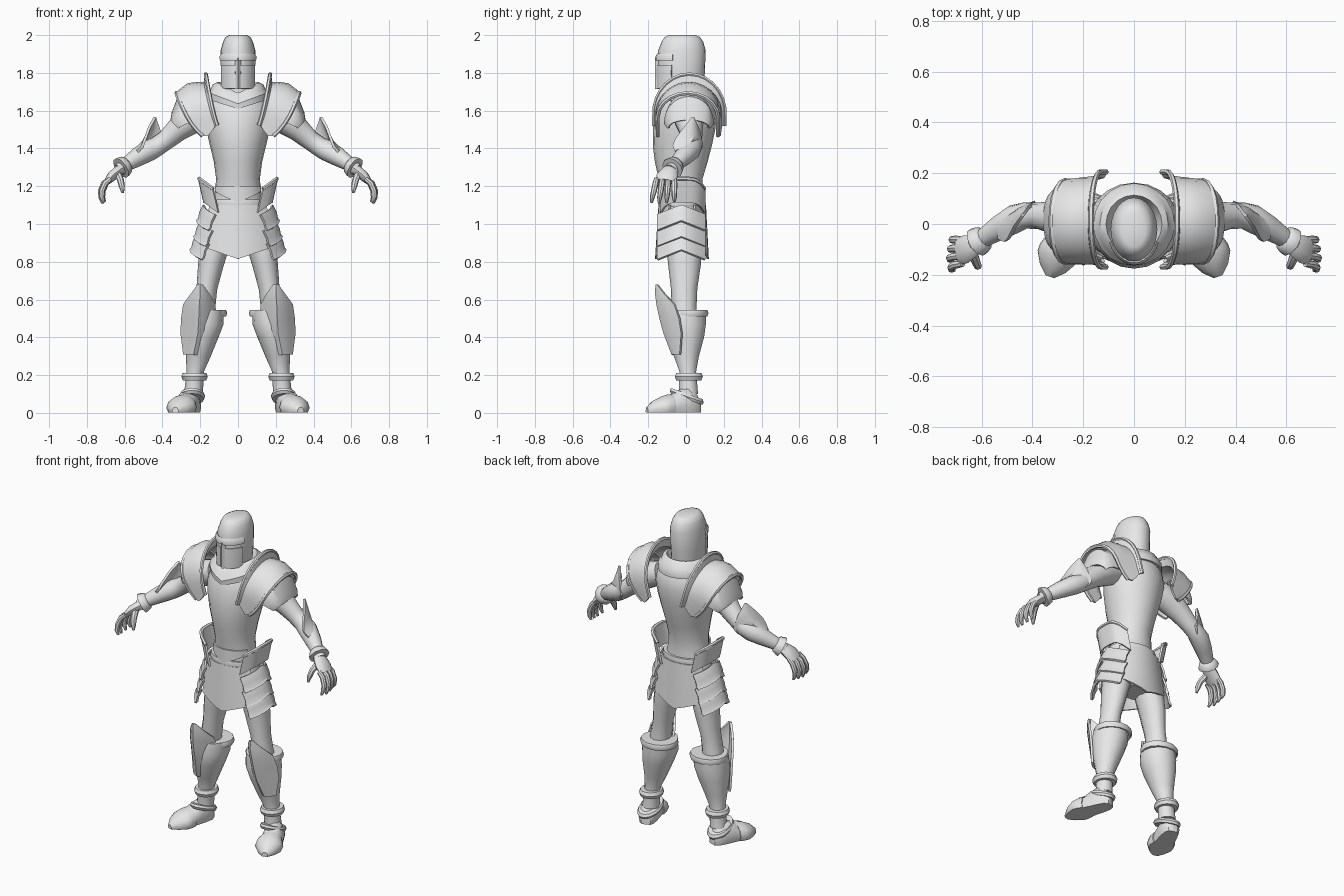
import bpy, bmesh
from math import sin, cos, pi, radians, copysign
from mathutils import Vector as V

cube = bpy.data.objects.get("Cube")
if cube:
    bpy.data.objects.remove(cube)

steel = bpy.data.materials.new("plain_steel_grey")
steel.use_nodes = True
steel.diffuse_color = (0.8, 0.8, 0.8, 1)
steel.node_tree.nodes["Principled BSDF"].inputs["Base Color"].default_value = (0.8, 0.8, 0.8, 1)


def skin(name, rows, closed=True, thick=0, mirror=False, angle=40):
    """Join rows of points with quads; closed rows get end caps, open ones thickness."""
    bm = bmesh.new()
    grid = [[bm.verts.new(p) for p in row] for row in rows]
    n = len(rows[0])
    for a, b in zip(grid, grid[1:]):
        for i in range(n if closed else n - 1):
            j = (i + 1) % n
            bm.faces.new((a[i], a[j], b[j], b[i]))
    if closed and not thick:
        bm.faces.new(grid[0])
        bm.faces.new(grid[-1])
    bmesh.ops.remove_doubles(bm, verts=bm.verts, dist=0.0005)
    bmesh.ops.recalc_face_normals(bm, faces=bm.faces)
    mesh = bpy.data.meshes.new(name)
    bm.to_mesh(mesh)
    bm.free()
    mesh.materials.append(steel)
    obj = bpy.data.objects.new(name, mesh)
    bpy.context.collection.objects.link(obj)
    bpy.ops.object.select_all(action='DESELECT')
    obj.select_set(True)
    bpy.context.view_layer.objects.active = obj
    if thick:
        mod = obj.modifiers.new("Thickness", 'SOLIDIFY')
        mod.thickness, mod.offset = thick, 0
        bpy.ops.object.modifier_apply(modifier=mod.name)
    bpy.ops.object.shade_smooth_by_angle(angle=radians(angle))
    if mirror:
        obj.modifiers.new("Mirror", 'MIRROR')
    return obj


def oval(z, hx, front, back, x=0, n=20, dip=0):
    """Level ring; dip draws its front down into a V."""
    cy, ry = (front + back) / 2, (back - front) / 2
    return [V((x + hx * cos(t), cy + ry * sin(t), z - (dip * (1 - abs(cos(t))) if sin(t) < 0 else 0)))
            for t in (2 * pi * i / n for i in range(n))]


def tube(name, pts, radii, n=10, side=(0, 1, 0)):
    """Sweep round or flattened sections along a path, on both sides."""
    pts = [V(p) for p in pts]
    rows = []
    for i, p in enumerate(pts):
        t = (pts[min(i + 1, len(pts) - 1)] - pts[max(i - 1, 0)]).normalized()
        s = V(side)
        s = (s - t * s.dot(t)).normalized()
        u = t.cross(s)
        r = radii[i] if isinstance(radii, list) else radii
        a, b = r if isinstance(r, tuple) else (r, r)
        rows.append([p + s * a * cos(k * 2 * pi / n) + u * b * sin(k * 2 * pi / n) for k in range(n)])
    return skin(name, rows, mirror=True)


def band(name, loop, height, flare, mirror=False):
    """Chunky ring round a closed loop of points."""
    c = sum(loop, V()) / len(loop)
    out = [(p - c).normalized() * flare for p in loop]
    up = V((0, 0, height / 2))
    rows = [[p + o * k + up * h for p, o in zip(loop, out)]
            for k, h in ((-.6, -1), (.5, -1), (1, 0), (.5, 1), (-.6, 1))]
    return skin(name, rows, mirror=mirror)


def spread(n):
    return [-1 + 2 * i / (n - 1) for i in range(n)]


# Helmet, with brow, nose ridge and cheek plates around the eye slot
skin("helmet", [oval(z, h, f, b, n=24) for z, h, f, b in (
    (1.715, .088, -.145, .09), (1.8, .091, -.148, .1), (1.92, .092, -.147, .104),
    (1.965, .079, -.129, .091), (1.99, .066, -.112, .074), (2, .045, -.09, .05))], angle=60)


def face_arc(z, a, grow):
    return V(((.09 + grow) * sin(a), -.022 - (.125 + grow) * cos(a), z))


skin("brow_plate", [[face_arc(z, 1.2 * u, g) for u in spread(13)]
                    for z, g in ((1.865, .008), (1.885, .01), (1.9, .001))], False, .01)
skin("cheek_plate", [[face_arc(z, .14 + .5 * (u + 1), g) for u in spread(7)]
                     for z, g in ((1.718, .004), (1.8, .006), (1.842, .005))], False, .008, True)
skin("nose_ridge", [[(-.015, -.145, z), (0, -.164, z), (.015, -.145, z)] for z in (1.715, 1.8, 1.88)])
skin("neck", [oval(z, .075, -.08, .07) for z in (1.6, 1.78)])

# Torso, gorget and belt
skin("cuirass", [oval(z, h, f, b) for z, h, f, b in (
    (1.08, .142, -.13, .09), (1.16, .122, -.135, .085), (1.24, .116, -.145, .088), (1.33, .128, -.165, .115),
    (1.42, .15, -.176, .138), (1.5, .168, -.176, .155), (1.58, .18, -.165, .163), (1.64, .168, -.145, .155),
    (1.7, .125, -.11, .125))])
skin("gorget", [oval(z, h, f, b, dip=d) for z, h, f, b, d in (
    (1.66, .155, -.156, .155, .05), (1.695, .155, -.158, .155, .06), (1.71, .14, -.145, .142, .06),
    (1.735, .13, -.13, .13, .06), (1.745, .112, -.115, .115, .06), (1.69, .09, -.09, .09, .03))], thick=.012)
band("belt", oval(1.11, .146, -.138, .095), .04, .01)
skin("waist_point", [[(.13 * sin(1.15 * u), -.025 - .118 * cos(1.15 * u), z + k * abs(u)) for u in spread(9)]
                     for z, k in ((1.115, .06), (1.2, 0))], False, .01)

# Pelvis and the pointed skirt panels
skin("pelvis", [oval(z, h, f, b) for z, h, f, b in (
    (.87, .14, -.08, .06), (.93, .165, -.11, .08), (1.02, .16, -.12, .085), (1.1, .145, -.125, .085))])
for label, sgn, top, low in (("front", -1, .14, .158), ("back", 1, .1, .115)):
    skin(label + "_skirt_panel", [
        [((.15 + .02 * t) * u, sgn * (top + (low - top) * t - .055 * u * u),
          1.1 - t * (.285 - .058 * abs(u))) for u in spread(9)]
        for t in (0, .35, .7, 1)], False, .012)

# Layered hip plates and the flared guards above them
for i, (out, top) in enumerate(((.2, 1.1), (.215, 1.015), (.235, .945))):
    def hip(u, drop, push):
        return V((out + push - .062 * u * u, -.025 + .125 * u, top - drop - .05 * abs(u)))
    skin("hip_plate_%d" % (i + 1), [[hip(u, d, p) for u in spread(7)]
                                    for d, p in ((0, -.02), (.04, 0), (.07, .006), (.085, .018))],
         False, .012, True)


def guard(u, t):
    return V((.178 + .028 * t - .075 * u ** 4, -.018 + .115 * u, 1.115 + .125 * t - .055 * u ** 4))


skin("hip_guard", [[guard(u, t) for u in spread(11)] for t in (0, .5, 1)], False, .012, True)
tube("hip_guard_rim", [guard(u, 1) for u in spread(11)], .011, 6, (0, 0, 1))


# Pauldrons: upper shell with raised collar, rims, and a lower lame
def arch(x, cy, cz, ry, rz, pull, reach, n=17):
    """Horseshoe over the shoulder with straight hanging ends; pull draws the ends inward."""
    return [V((x - pull * u * u, cy + copysign(ry * sin(radians(min(abs(u) * reach, 95))), u),
               cz + rz * cos(radians(reach * u)))) for u in spread(n)]


collar = arch(.17, .018, 1.585, .188, .208, .06, 108)
edge = arch(.325, .01, 1.565, .16, .128, .14, 140)
skin("pauldron", [collar, arch(.178, .015, 1.58, .172, .165, .058, 112),
                  arch(.21, .014, 1.575, .168, .172, .072, 119),
                  arch(.265, .012, 1.57, .166, .17, .105, 128), edge], False, .012, True)
tube("pauldron_collar_rim", collar, .011, 6, (1, 0, 0))
tube("pauldron_edge_rim", edge, .012, 6, (1, 0, 0))
skin("pauldron_lame", [arch(x, .015, z, ry, rz, .04, 95) for x, z, ry, rz in (
    (.25, 1.55, .12, .14), (.315, 1.54, .125, .13), (.345, 1.52, .115, .07), (.352, 1.51, .105, .04))],
     False, .012, True)

# Arms, elbow plates and wrist cuffs
tube("arm", [(.16, .01, 1.59), (.25, .015, 1.555), (.32, .025, 1.5), (.38, .033, 1.445), (.43, .033, 1.41),
             (.47, .02, 1.39), (.53, -.015, 1.355), (.6, -.06, 1.31), (.63, -.08, 1.285)],
     [.07, .08, .064, .052, .052, .057, .05, .036, .034], 12)
lateral, facing = V((-.58, .79, -.2)).normalized(), V((.5, .5, .7)).normalized()
skin("elbow_plate", [[V(c) + lateral * w * u - facing * d * abs(u) ** 1.5 for u in spread(7)] for c, w, d in (
    ((.438, .035, 1.565), .004, .002), ((.45, .04, 1.52), .048, .02), ((.468, .042, 1.47), .09, .055),
    ((.49, .03, 1.44), .084, .065), ((.53, -.002, 1.405), .042, .045))], False, .014, True)
axis = V((.07, -.045, -.048)).normalized()
wrist = V((.603, -.062, 1.307))
tube("wrist_cuff", [wrist + axis * d for d in (-.022, -.012, .01, .022, .024)], [.036, .05, .058, .06, .036], 10)

# Hands with curled fingers
tube("palm", [(.605, -.065, 1.3), (.635, -.085, 1.28), (.665, -.1, 1.255), (.692, -.108, 1.225)],
     [(.03, .025), (.046, .028), (.056, .028), (.054, .018)], 10)
for i, name in enumerate(("little", "ring", "middle", "index")):
    y, reach = -.062 - .031 * i, (.0, .006, .01, .004)[i]
    tube(name + "_finger", [(.675, y, 1.24), (.7 + reach, y - .002 * i, 1.215), (.716 + reach, y - .005 * i, 1.175),
                            (.716 + reach, y - .008 * i, 1.14), (.705 + reach, y - .009 * i, 1.118 - reach)],
         [.014, .016, .0155, .013, .007], 8)
tube("thumb", [(.635, -.115, 1.262), (.622, -.15, 1.232), (.615, -.165, 1.2), (.61, -.17, 1.165)],
     [.02, .018, .016, .007], 8)

# Legs and greaves
tube("thigh", [(.1, -.01, .97), (.125, -.01, .88), (.145, -.008, .78), (.165, -.01, .66), (.18, -.01, .56),
               (.19, 0, .48)],
     [(.09, .075), (.094, .077), (.086, .067), (.07, .055), (.066, .06), (.06, .06)], 12)
skin("greave", [oval(z, h, f, b, x, 14) for z, x, h, f, b in (
    (.545, .175, .1, -.1, .108), (.47, .18, .104, -.11, .108), (.4, .193, .09, -.1, .098),
    (.3, .21, .066, -.066, .07), (.22, .226, .046, -.036, .055), (.1, .236, .05, -.04, .065))], mirror=True)
band("greave_top_rim", oval(.528, .103, -.07, .11, .172, 14), .035, .012, True)
skin("knee_plate", [[(x + w * u, y + d * abs(u) ** 1.4, z) for u in spread(7)] for z, x, y, w, d in (
    (.68, .2, -.155, .008, .005), (.63, .2, -.157, .045, .045), (.575, .205, -.15, .08, .09),
    (.5, .208, -.134, .088, .1), (.42, .213, -.112, .086, .09), (.31, .235, -.07, .05, .04))],
     False, .014, True)
band("ankle_rim", oval(.192, .054, -.045, .075, .23, 14), .04, .016, True)

# Feet turned outward, with ankle band and toe cap
heel, run = V((.232, .07, 0)), V((.098, -.272, 0))
across = V((.94, .34, 0))


def sole(t, half, height, n=12):
    c = heel + run * t
    return [c + across * half * cos(a) + V((0, 0, max(0.003, height * (.3 + .7 * sin(a)))))
            for a in (2 * pi * k / n for k in range(n))]


skin("boot", [sole(*s) for s in ((0, .028, .07), (.08, .048, .11), (.25, .057, .14), (.45, .062, .115),
                                 (.62, .066, .085), (.7, .066, .075))], mirror=True)
skin("toe_cap", [sole(*s) for s in ((.53, .07, .1), (.64, .08, .096), (.74, .08, .087), (.9, .054, .064),
                                    (1.02, .018, .03))], mirror=True)
band("heel_band", [p + V((0, 0, (.03 - p.y) * .35)) for p in oval(.078, .056, -.075, .083, .243, 14)],
     .03, .014, True)
